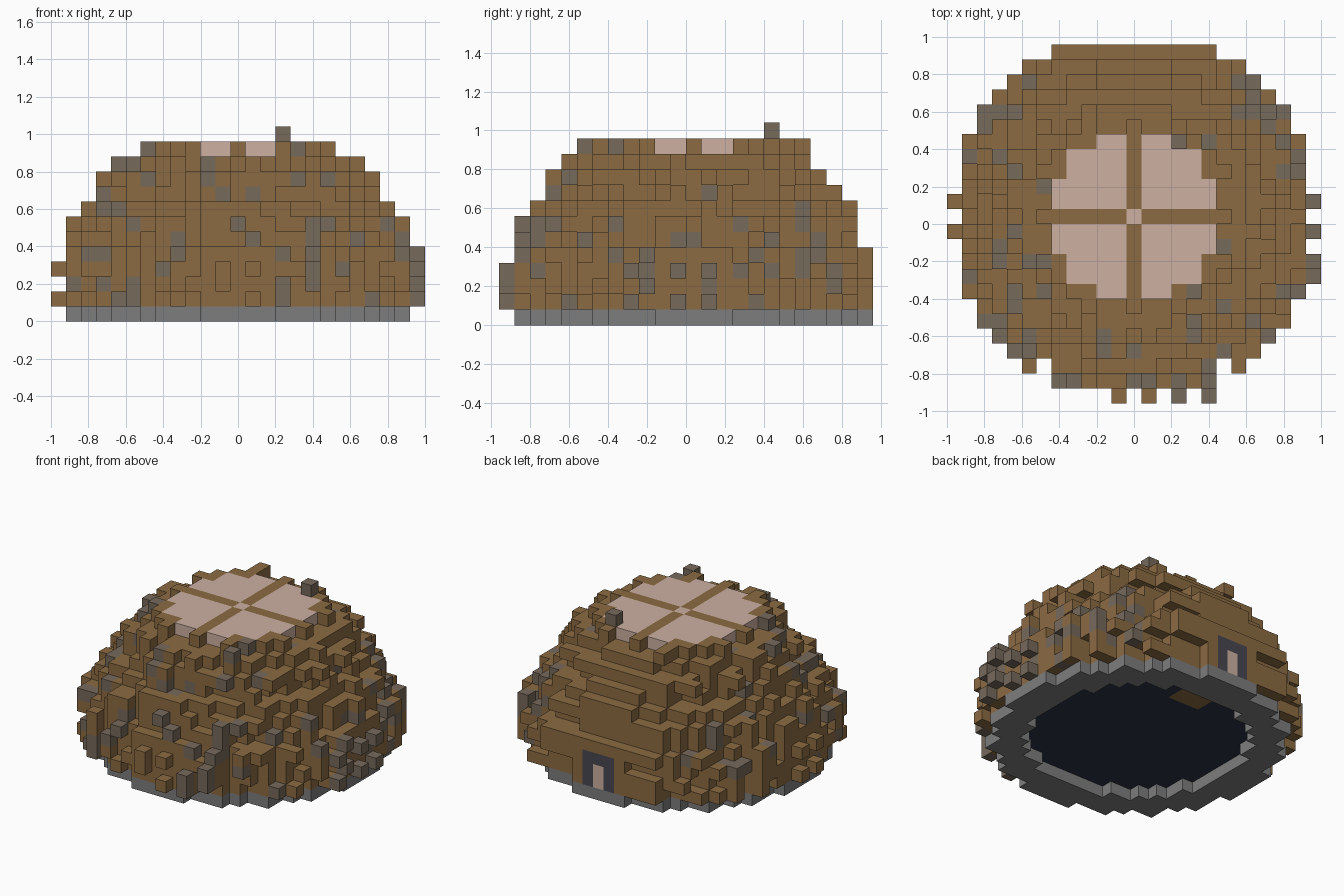
import bpy, bmesh, random
from mathutils import Vector

random.seed(7)
old = bpy.data.objects.get("Cube")
if old:
    bpy.data.objects.remove(old)

U = 0.08  # block size


def material(name, rgb):
    m = bpy.data.materials.new(name)
    m.use_nodes = True
    m.diffuse_color = (*rgb, 1)
    node = next(n for n in m.node_tree.nodes if n.type == "BSDF_PRINCIPLED")
    node.inputs["Base Color"].default_value = (*rgb, 1)
    node.inputs["Roughness"].default_value = 0.9
    return m


MATS = {
    "thatch": material("thatch brown", (0.26, 0.147, 0.055)),
    "stone": material("weathered taupe", (0.18, 0.142, 0.105)),
    "pane": material("pale pink", (0.61, 0.435, 0.36)),
    "base": material("stone grey", (0.205, 0.205, 0.205)),
    "slate": material("dark slate", (0.062, 0.062, 0.08)),
    "navy": material("night navy", (0.025, 0.034, 0.056)),
}

# Each block position holds (part, colour)
blocks = {}


def put(i, j, k, part, colour="thatch"):
    blocks[(i, j, k)] = (part, colour)


def disc(limit, inner=-1):
    span = range(-12, 13)
    return [(i, j) for i in span for j in span if inner < i * i + j * j <= limit]


def thatch_colour(chance):
    return "stone" if random.random() < chance else "thatch"


# Foundation ring
OPENING = 74
for i, j in disc(129, OPENING):
    put(i, j, 0, "foundation_ring", "base")

# Stepped dome: solid core per layer, then protruding thatch
SPANS = [11, 11, 11, 11, 10, 10, 9, 8, 8, 7]
BACKS = [11, 11, 11, 11, 11, 10, 10, 9, 8, 8]
for k, (c, back) in enumerate(zip(SPANS, BACKS), 1):
    core = set(disc((c + 0.4) ** 2))
    for i, j in core:
        put(i, j, k, "thatch_dome", thatch_colour(0.06))

    near = {(i + a, j + b) for i, j in core for a in (-1, 0, 1) for b in (-1, 0, 1)}
    slabs = {}
    for i, j in sorted(near - core):
        if i * i + j * j > (c + 1.25) ** 2 or max(abs(i), abs(j)) > 11:
            continue
        if j > 0 and abs(i) <= 6:
            # Long slabs on the back
            key = (i > 0, j)
            slabs.setdefault(key, k in (4, 7) or random.random() < 0.55)
            if slabs[key] and j <= back:
                put(i, j, k, "thatch_dome")
        else:
            # Loose blocks around the front and sides, mostly in every other column
            chance = 0.68 if min(abs(i), abs(j)) % 2 else 0.34
            if random.random() < chance:
                put(i, j, k, "thatch_dome", thatch_colour(0.28))


# Outermost blocks near the ground, each with a block behind it
def outer_block(i, j, k, colour):
    put(i, j, k, "thatch_dome", colour)
    put(min(max(i, -11), 11), max(j, -11), k, "thatch_dome")


for k in (1, 3):
    for j in (-1, 1):
        outer_block(-12, j, k, "thatch")
        outer_block(12, j, k, "stone")
for k in (1, 2, 3, 4):
    outer_block(12, -3 - k % 2, k, "stone")
for i in (-1, 1, 3, 5):
    for k in (1, 2, 3):
        if (i + k) % 3:
            outer_block(i, -12, k, "stone" if i > 1 else "thatch")

# Underside of the floor, with a thatch patch behind the door
for i, j in disc(OPENING):
    patch = abs(i) <= 1 and j >= 6
    put(i, j, 1, "floor", "thatch" if patch else "navy")

# Skylight panes, crossing beams and the broken collar around them
TOP = len(SPANS) + 1
for i, j in disc(32):
    beam = (i == 0) != (j == 0)
    put(i, j, TOP, "roof_beams" if beam else "skylight", "thatch" if beam else "pane")
for s in (-1, 1):
    put(6 * s, 0, TOP, "roof_beams")
    put(0, 6 * s, TOP, "roof_beams")
    for t in (-1, 1):
        for a, b in ((5, 3), (5, 4), (4, 5), (3, 5), (6, 3), (3, 6)):
            put(a * s, b * t, TOP, "roof_collar", thatch_colour(0.15))
put(4, -7, TOP, "roof_collar", "stone")
put(-3, 7, TOP, "roof_collar")
put(3, 5, TOP, "roof_collar", "stone")
put(3, 5, TOP + 1, "roof_collar", "stone")

# Back doorway, flush with the wall and the foundation
for i in (-1, 0, 1):
    for k in (1, 2, 3):
        opening = i == 0 and k < 3
        put(i, 11, k, "door" if opening else "door_frame", "pane" if opening else "slate")


def build(part):
    """Turn one part's blocks into a mesh of its exposed faces."""
    bm = bmesh.new()
    corners = {}
    names = list(MATS)

    def vert(p):
        key = tuple(round(v * 2) for v in p)
        if key not in corners:
            x, y, z = p
            corners[key] = bm.verts.new((x * U, (y + 0.5) * U, (z + 0.5) * U))
        return corners[key]

    used = sorted({c for p, c in blocks.values() if p == part}, key=names.index)
    for cell, (owner, colour) in blocks.items():
        if owner != part:
            continue
        for axis in range(3):
            for sign in (-1, 1):
                n = Vector((0, 0, 0))
                n[axis] = sign
                if tuple(int(v) for v in Vector(cell) + n) in blocks:
                    continue
                a = Vector((0, 0, 0))
                a[(axis + 1) % 3] = 0.5
                b = n.cross(a)
                mid = Vector(cell) + n * 0.5
                quad = [vert(mid + d) for d in (-a - b, a - b, a + b, b - a)]
                f = bm.faces.new(quad)
                f.material_index = used.index(colour)
    mesh = bpy.data.meshes.new(part)
    bm.to_mesh(mesh)
    bm.free()
    for c in used:
        mesh.materials.append(MATS[c])
    obj = bpy.data.objects.new(part, mesh)
    bpy.context.collection.objects.link(obj)


for part in sorted({p for p, _ in blocks.values()}):
    build(part)
